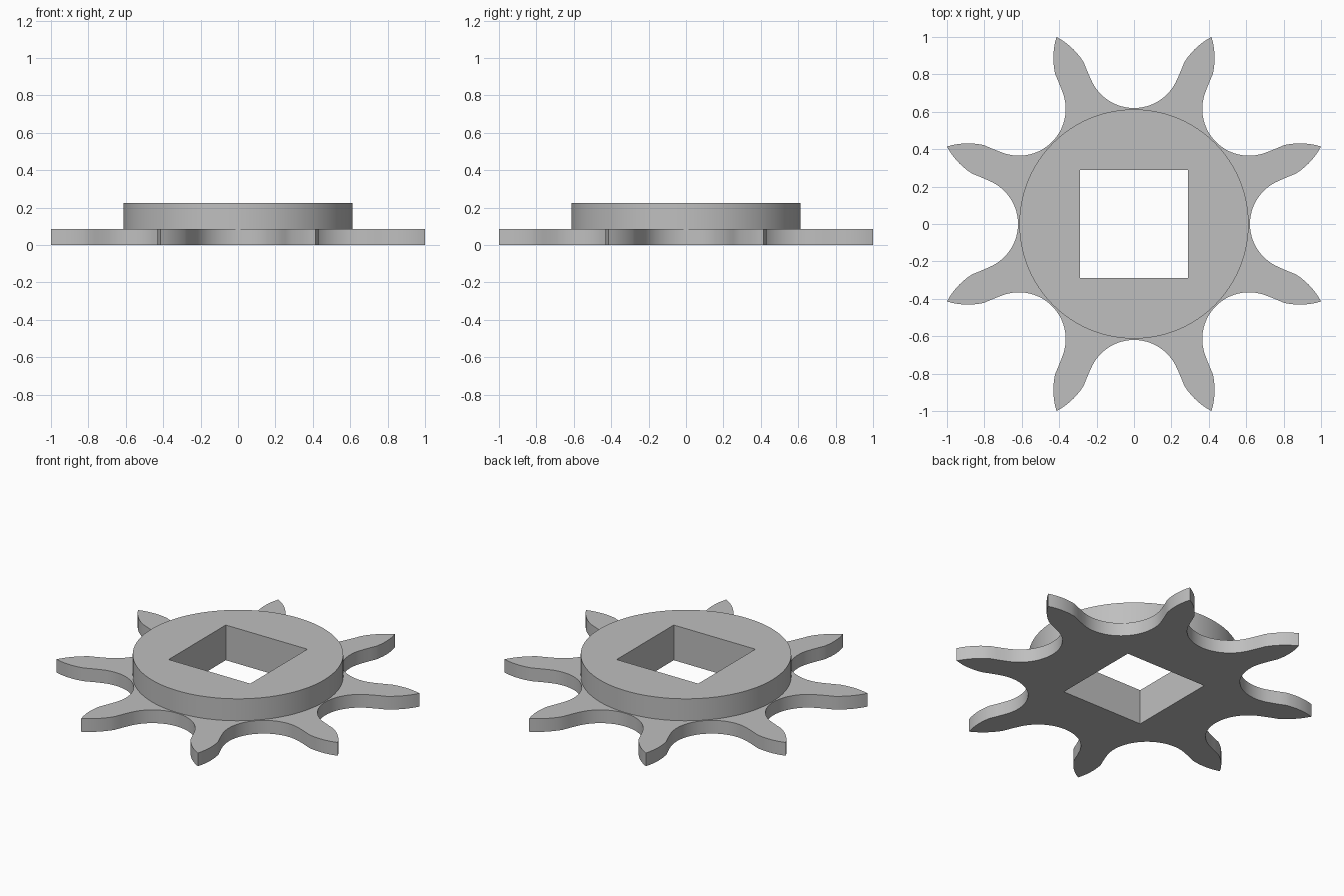
import bpy, bmesh, math
from math import sin, cos, pi
from mathutils import Vector, Matrix

cube = bpy.data.objects.get("Cube")
if cube:
    bpy.data.objects.remove(cube, do_unlink=True)

TEETH = 8
PITCH_R, SEAT_R = 0.87, 0.25
PLATE_TOP, HUB_TOP, HUB_R = 0.085, 0.226, 0.613
HOLE = 0.29

steel = bpy.data.materials.new("plain grey steel")
steel.use_nodes = True
grey = (0.52, 0.52, 0.52, 1)
steel.diffuse_color = grey
steel.node_tree.nodes["Principled BSDF"].inputs["Base Color"].default_value = grey


def bezier(a, b, c, n):
    """Points after a, up to c, on a quadratic curve."""
    a, b, c = Vector(a), Vector(b), Vector(c)
    return [a.lerp(b, i / n).lerp(b.lerp(c, i / n), i / n) for i in range(1, n + 1)]


def solid(name, outline, z0, z1):
    """Extrude an outline with the square bore left open."""
    bm = bmesh.new()
    bore = [(-HOLE, -HOLE), (HOLE, -HOLE), (HOLE, HOLE), (-HOLE, HOLE)]
    edges = []
    for loop in (outline, bore):
        vs = [bm.verts.new((p[0], p[1], z0)) for p in loop]
        edges += [bm.edges.new((vs[i - 1], vs[i])) for i in range(len(vs))]
    bmesh.ops.triangle_fill(bm, edges=edges, use_beauty=True)
    ext = bmesh.ops.extrude_face_region(bm, geom=bm.faces[:], use_keep_orig=True)
    top = [g for g in ext["geom"] if isinstance(g, bmesh.types.BMVert)]
    bmesh.ops.translate(bm, vec=(0, 0, z1 - z0), verts=top)
    bmesh.ops.recalc_face_normals(bm, faces=bm.faces[:])
    mesh = bpy.data.meshes.new(name)
    bm.to_mesh(mesh)
    bm.free()
    mesh.materials.append(steel)
    ob = bpy.data.objects.new(name, mesh)
    bpy.context.collection.objects.link(ob)
    bpy.ops.object.select_all(action='DESELECT')
    ob.select_set(True)
    bpy.context.view_layer.objects.active = ob
    bpy.ops.object.shade_smooth_by_angle(angle=math.radians(20))
    return ob


# Half a gap: round seat, tooth flank, curved tooth tip
seat_end = math.radians(63)
half = [Vector((SEAT_R * sin(seat_end * i / 12), PITCH_R - SEAT_R * cos(seat_end * i / 12)))
        for i in range(13)]
corner, tip = (0.27, 0.867), (0.414, 1.0)
half += bezier(half[-1], (0.245, 0.803), corner, 3)
half += bezier(corner, (0.326, 0.953), tip, 7)

# Whole gap by mirroring, without repeating the seat centre or the shared tip
gap = [Vector((-p.x, p.y)) for p in reversed(half[1:-1])] + half
outline = []
for k in range(TEETH):
    turn = Matrix.Rotation(-2 * pi * k / TEETH, 2)
    outline += [turn @ p for p in gap]

# Toothed plate and raised round hub
solid("toothed_plate", outline, 0, PLATE_TOP)
SIDES = 96
solid("hub", [(HUB_R * cos(2 * pi * i / SIDES), HUB_R * sin(2 * pi * i / SIDES))
              for i in range(SIDES)], PLATE_TOP, HUB_TOP)
